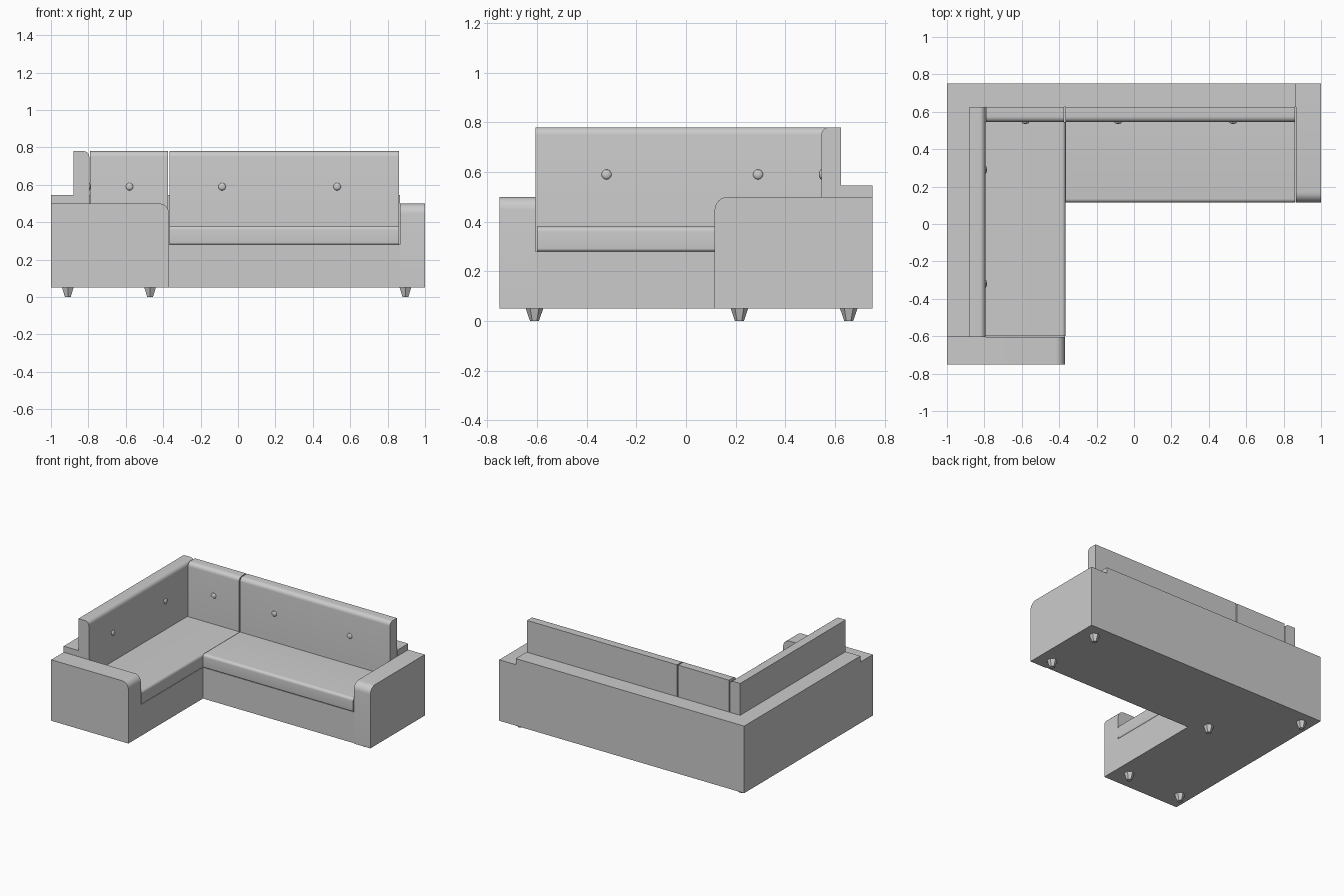
import bpy, bmesh, math
from mathutils import Vector

if "Cube" in bpy.data.objects:
    bpy.data.objects.remove(bpy.data.objects["Cube"])


def finish(name, bm):
    bmesh.ops.recalc_face_normals(bm, faces=bm.faces)
    me = bpy.data.meshes.new(name)
    bm.to_mesh(me)
    bm.free()
    me.shade_smooth()
    me.set_sharp_from_angle(angle=math.radians(30))
    ob = bpy.data.objects.new(name, me)
    bpy.context.collection.objects.link(ob)
    return ob


def prism(name, pts, axis, a, b):
    """Extrude a 2D outline along an axis from a to b."""
    place = {'x': lambda p, t: (t, p[0], p[1]),
             'y': lambda p, t: (p[0], t, p[1]),
             'z': lambda p, t: (p[0], p[1], t)}[axis]
    bm = bmesh.new()
    lo = [bm.verts.new(place(p, a)) for p in pts]
    hi = [bm.verts.new(place(p, b)) for p in pts]
    bm.faces.new(lo)
    bm.faces.new(hi)
    n = len(pts)
    for i in range(n):
        j = (i + 1) % n
        bm.faces.new((lo[i], lo[j], hi[j], hi[i]))
    return finish(name, bm)


def profile(back, front, z0, z1, r_top, r_low=0.0, steps=6):
    """Rectangle outline whose front corners are rounded."""
    s = 1 if front > back else -1
    pts = [(back, z0)]
    if r_low:
        for i in range(steps + 1):
            t = math.pi / 2 * i / steps
            pts.append((front - s * r_low * (1 - math.sin(t)), z0 + r_low * (1 - math.cos(t))))
    else:
        pts.append((front, z0))
    for i in range(steps + 1):
        t = math.pi / 2 * i / steps
        pts.append((front - s * r_top * (1 - math.cos(t)), z1 - r_top * (1 - math.sin(t))))
    pts.append((back, z1))
    return pts


# L-shaped base under the seats
prism("base", [(-.875, -.605), (-.37, -.605), (-.37, .12), (.865, .12),
               (.865, .625), (-.875, .625)], 'z', .05, .28)

# Low outer frame wrapping the back and the left side
prism("back_frame", [(-1, -.605), (-1, .75), (.865, .75), (.865, .625),
                     (-.875, .625), (-.875, -.605)], 'z', .05, .545)

# Armrests with a rounded front edge
prism("left_arm", profile(-1, -.37, .05, .5, .05), 'y', -.75, -.605)
prism("right_arm", profile(.75, .115, .05, .5, .055), 'x', .865, 1)

# Seat cushions
prism("long_seat", profile(.545, .115, .28, .38, .02, .012), 'x', -.366, .86)
prism("side_seat", profile(-.795, -.366, .28, .38, .02, .012), 'y', -.6, .545)

# Back cushions
prism("back_cushion_right", profile(.625, .545, .28, .78, .03), 'x', -.365, .86)
prism("back_cushion_corner", profile(.625, .545, .28, .78, .03), 'x', -.79, -.373)
prism("back_cushion_side", profile(-.88, -.795, .28, .78, .03), 'y', -.605, .625)


# Upholstery buttons
def button(name, loc, scale):
    bm = bmesh.new()
    bmesh.ops.create_uvsphere(bm, u_segments=16, v_segments=8, radius=.02)
    bmesh.ops.scale(bm, vec=Vector(scale), verts=bm.verts)
    finish(name, bm).location = loc


for x in (-.58, -.085, .53):
    button("back_button", (x, .545, .59), (1, .5, 1))
for y in (-.32, .29):
    button("side_button", (-.795, y, .59), (.5, 1, 1))

# Tapered feet
for x, y in [(-.91, -.61), (-.47, -.61), (-.91, .655),
             (-.47, .215), (.895, .215), (.895, .655)]:
    bm = bmesh.new()
    bmesh.ops.create_cone(bm, cap_ends=True, segments=6, radius1=.018,
                          radius2=.035, depth=.05)
    finish("foot", bm).location = (x, y, .025)
